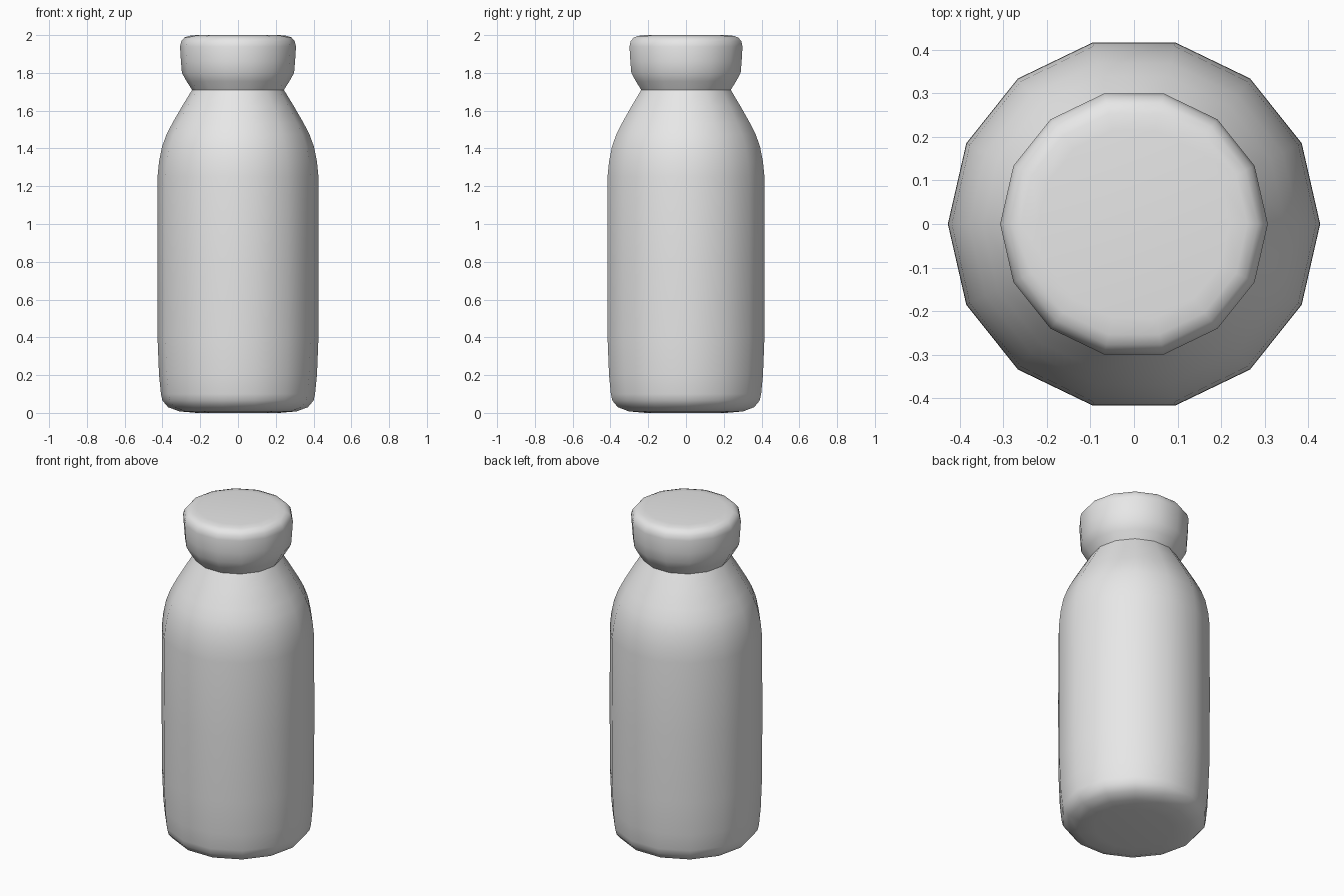
import bpy, bmesh, math

SIDES = 14

cube = bpy.data.objects.get("Cube")
if cube:
    bpy.data.objects.remove(cube, do_unlink=True)

# Single plain grey
grey = bpy.data.materials.new("plain_grey")
grey.use_nodes = True
color = (0.8, 0.8, 0.8, 1)
grey.diffuse_color = color
grey.node_tree.nodes["Principled BSDF"].inputs["Base Color"].default_value = color


def lathe(name, profile):
    """Closed solid of revolution from (radius, height) points, bottom to top."""
    bm = bmesh.new()
    rings = []
    for r, z in profile:
        angles = [math.tau * k / SIDES for k in range(SIDES)]
        rings.append([bm.verts.new((r * math.cos(a), r * math.sin(a), z)) for a in angles])
    for low, high in zip(rings, rings[1:]):
        for k in range(SIDES):
            n = (k + 1) % SIDES
            bm.faces.new((low[k], low[n], high[n], high[k]))
    bm.faces.new(rings[0][::-1])
    bm.faces.new(rings[-1])
    mesh = bpy.data.meshes.new(name)
    bm.to_mesh(mesh)
    bm.free()
    mesh.materials.append(grey)
    obj = bpy.data.objects.new(name, mesh)
    bpy.context.collection.objects.link(obj)
    bpy.ops.object.select_all(action="DESELECT")
    obj.select_set(True)
    bpy.context.view_layer.objects.active = obj
    bpy.ops.object.shade_smooth_by_angle(angle=math.radians(50))
    return obj


# Bottle with rounded base and sloping shoulder
lathe("bottle_body", [
    (0.22, 0), (0.31, 0.008), (0.37, 0.03), (0.4, 0.065), (0.408, 0.1),
    (0.418, 0.2), (0.426, 0.4), (0.427, 0.8), (0.426, 1.25), (0.418, 1.33),
    (0.402, 1.41), (0.378, 1.475), (0.347, 1.535), (0.295, 1.625), (0.243, 1.71),
])

# Flared cap with rounded top edge
lathe("bottle_cap", [
    (0.243, 1.71), (0.272, 1.755), (0.297, 1.8), (0.302, 1.86), (0.307, 1.94),
    (0.3, 1.968), (0.284, 1.987), (0.26, 1.996), (0.22, 2),
])
